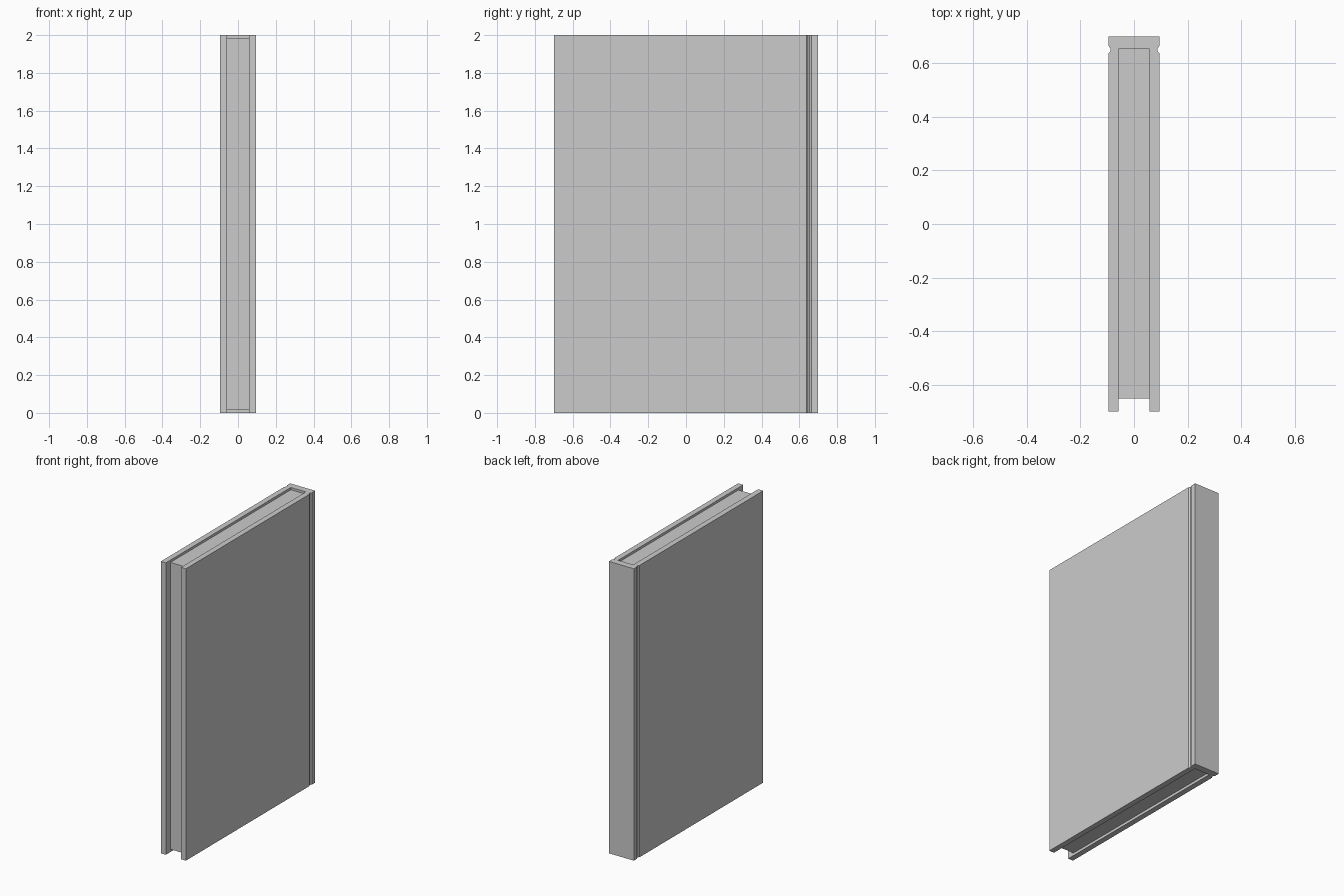
import bpy, bmesh

if "Cube" in bpy.data.objects:
    bpy.data.objects.remove(bpy.data.objects["Cube"])


def extrude_profile(name, points, z0, z1):
    """Extrude a closed XY outline from z0 up to z1."""
    bm = bmesh.new()
    face = bm.faces.new([bm.verts.new((x, y, z0)) for x, y in points])
    top = bmesh.ops.extrude_face_region(bm, geom=[face])["geom"]
    verts = [g for g in top if isinstance(g, bmesh.types.BMVert)]
    bmesh.ops.translate(bm, verts=verts, vec=(0, 0, z1 - z0))
    bmesh.ops.recalc_face_normals(bm, faces=bm.faces)
    mesh = bpy.data.meshes.new(name)
    bm.to_mesh(mesh)
    bm.free()
    obj = bpy.data.objects.new(name, mesh)
    bpy.context.collection.objects.link(obj)
    return obj


W, INNER, HALF = 0.095, 0.057, 0.70

# Right half of the U-shaped cover outline, with the hinge groove near the spine
right = [(INNER, 0.653), (INNER, -HALF), (W, -HALF), (W, 0.637),
         (W - 0.008, 0.645), (W - 0.008, 0.655), (W, 0.664), (W, HALF)]
left = [(-x, y) for x, y in reversed(right)]
extrude_profile("cover", right + left, 0.0, 2.0)

# Page block, set in from the cover at the top, bottom and front edge
pages = [(-INNER, -0.65), (INNER, -0.65), (INNER, 0.653), (-INNER, 0.653)]
extrude_profile("pages", pages, 0.018, 1.984)
